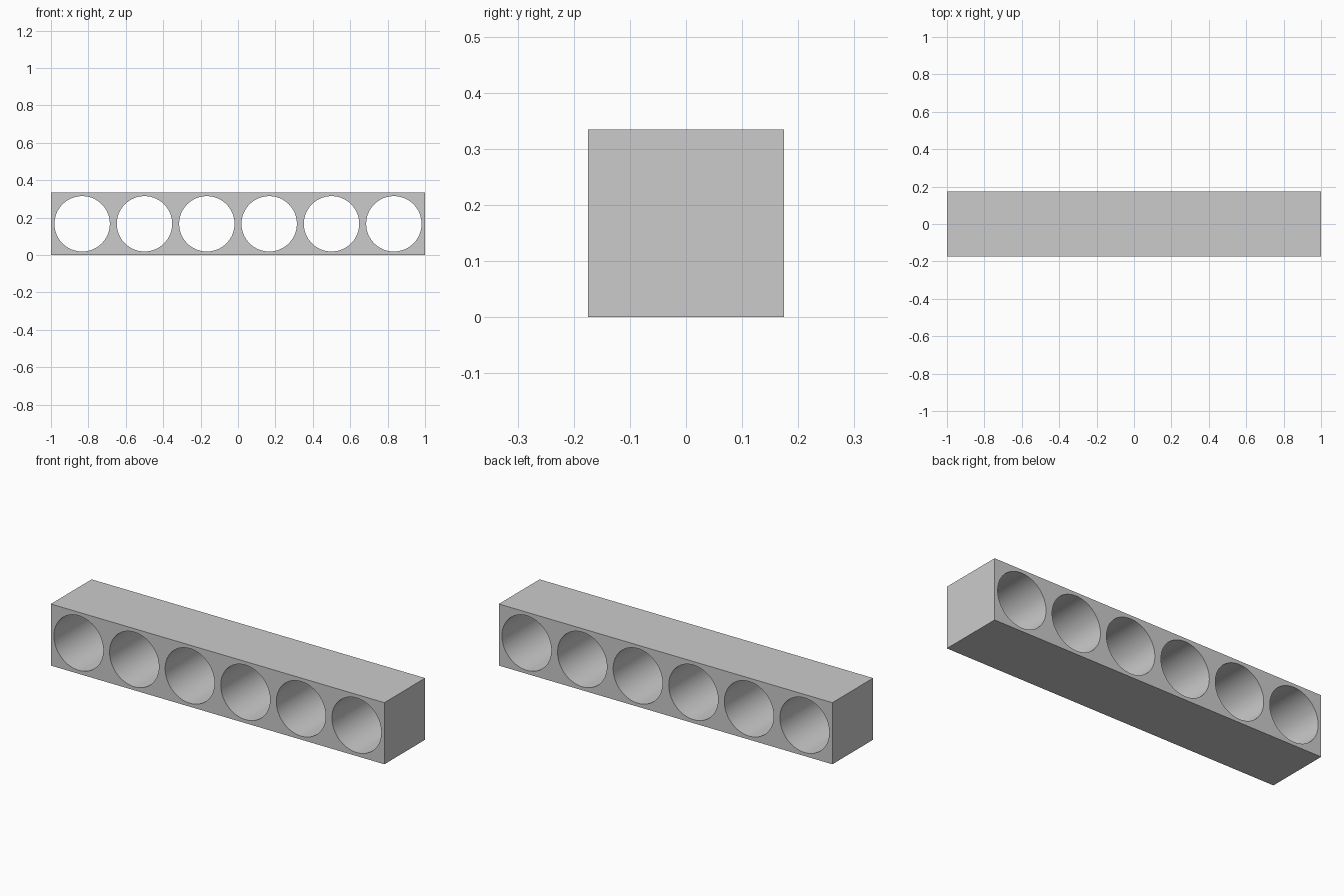
import bpy
import math

if "Cube" in bpy.data.objects:
    bpy.data.objects.remove(bpy.data.objects["Cube"])

LENGTH, DEPTH, HEIGHT = 2.0, 0.349, 0.334
HOLES, RADIUS = 6, 0.148
PITCH = LENGTH / HOLES

# Rectangular block standing on the floor
bpy.ops.mesh.primitive_cube_add(size=1, location=(0, 0, HEIGHT / 2))
block = bpy.context.object
block.name = "pierced_block"
block.scale = (LENGTH, DEPTH, HEIGHT)
bpy.ops.object.transform_apply(location=True, rotation=True, scale=True)

# Row of round cutters running front to back
cutters = []
for i in range(HOLES):
    x = -LENGTH / 2 + PITCH * (i + 0.5)
    bpy.ops.mesh.primitive_cylinder_add(
        vertices=96, radius=RADIUS, depth=DEPTH * 2,
        location=(x, 0, HEIGHT / 2), rotation=(math.pi / 2, 0, 0))
    cutter = bpy.context.object
    cutter.name = f"hole_cutter_{i + 1}"
    cutter.hide_render = True
    cutters.append(cutter)

    cut = block.modifiers.new(f"hole_{i + 1}", 'BOOLEAN')
    cut.operation = 'DIFFERENCE'
    cut.solver = 'EXACT'
    cut.object = cutter

# Apply the holes and discard the cutters
bpy.ops.object.select_all(action='DESELECT')
block.select_set(True)
bpy.context.view_layer.objects.active = block
for cut in list(block.modifiers):
    bpy.ops.object.modifier_apply(modifier=cut.name)
for cutter in cutters:
    bpy.data.objects.remove(cutter, do_unlink=True)

# Smooth hole walls, sharp rims and corners
bpy.ops.object.shade_smooth_by_angle(angle=math.radians(30))
